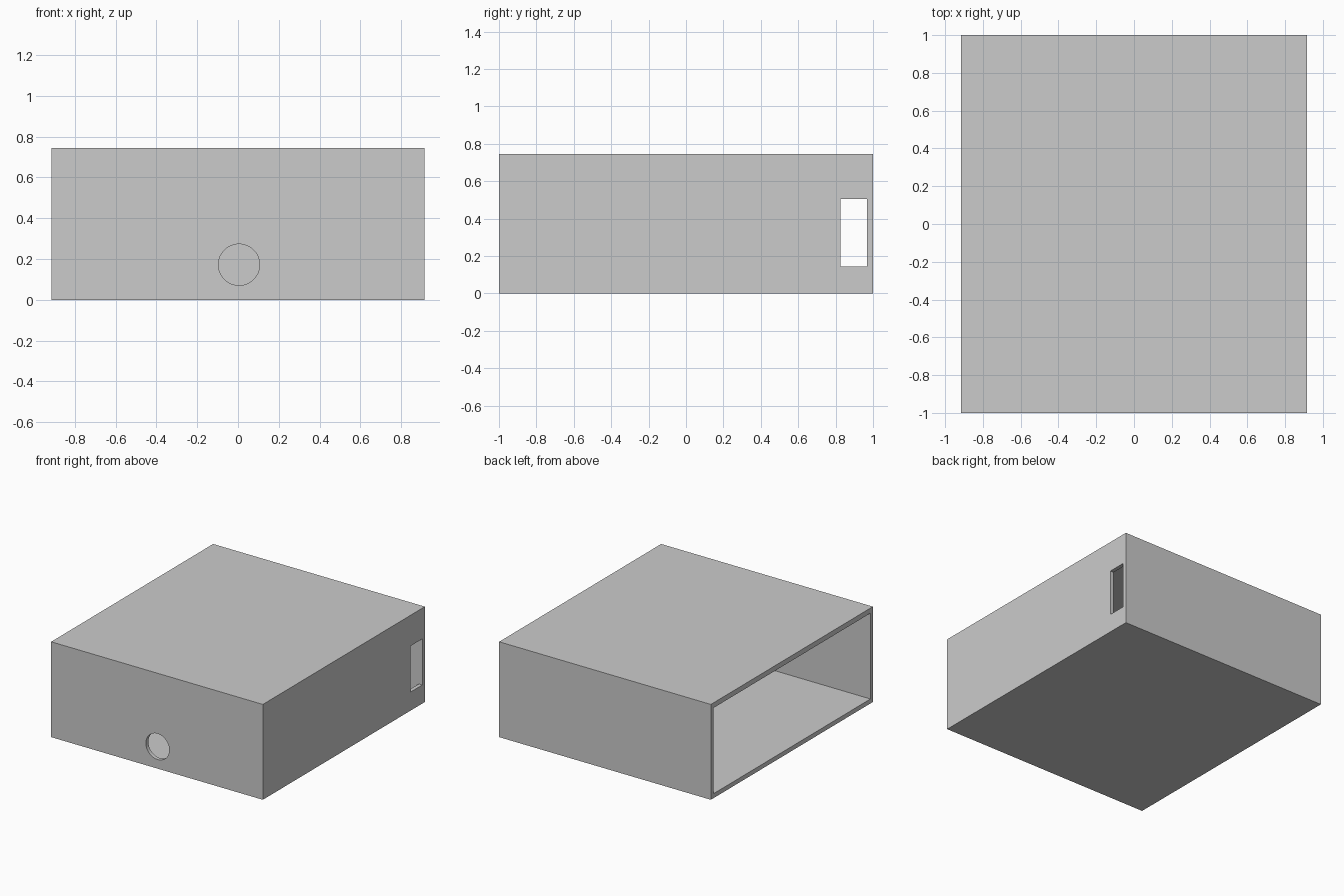
import bpy, bmesh, math
from mathutils import Matrix, Vector

if "Cube" in bpy.data.objects:
    bpy.data.objects.remove(bpy.data.objects["Cube"])

grey = bpy.data.materials.new("light grey")
grey.diffuse_color = (0.6, 0.6, 0.6, 1)
grey.use_nodes = True
grey.node_tree.nodes["Principled BSDF"].inputs["Base Color"].default_value = grey.diffuse_color


def make(name, build, hide=False):
    bm = bmesh.new()
    build(bm)
    mesh = bpy.data.meshes.new(name)
    bm.to_mesh(mesh)
    bm.free()
    mesh.materials.append(grey)
    obj = bpy.data.objects.new(name, mesh)
    bpy.context.collection.objects.link(obj)
    obj.hide_render = hide
    obj.hide_viewport = hide
    return obj


def box(name, lo, hi, hide=False):
    lo, hi = Vector(lo), Vector(hi)
    matrix = Matrix.Translation((lo + hi) / 2) @ Matrix.Diagonal((hi - lo).to_4d())
    return make(name, lambda bm: bmesh.ops.create_cube(bm, size=1, matrix=matrix), hide)


def cylinder(name, centre, radius, depth, hide=False):
    matrix = Matrix.Translation(centre) @ Matrix.Rotation(math.pi / 2, 4, 'X')
    return make(name, lambda bm: bmesh.ops.create_cone(
        bm, cap_ends=True, segments=64, radius1=radius, radius2=radius,
        depth=depth, matrix=matrix), hide)


# Outer block of the housing
housing = box("housing", (-0.915, -1, 0), (0.915, 1, 0.745))

# Hollow interior, open on the left side
cutters = [box("cavity_cutter", (-1.1, -0.97, 0.035), (0.885, 0.97, 0.705), True)]
# Upright slot in the right wall, next to the back wall
cutters.append(box("slot_cutter", (0.8, 0.825, 0.145), (1.1, 0.969, 0.505), True))
# Round cable hole low in the front wall
cutters.append(cylinder("cable_hole_cutter", (0.005, -1, 0.172), 0.101, 0.2, True))

for cutter in cutters:
    mod = housing.modifiers.new(cutter.name, 'BOOLEAN')
    mod.operation = 'DIFFERENCE'
    mod.solver = 'EXACT'
    mod.object = cutter

# Smooth only the round hole, keeping box edges sharp
bpy.context.view_layer.objects.active = housing
housing.select_set(True)
for cutter in cutters:
    bpy.ops.object.modifier_apply(modifier=cutter.name)
    bpy.data.objects.remove(cutter)
bpy.ops.object.shade_smooth_by_angle(angle=math.radians(30))
